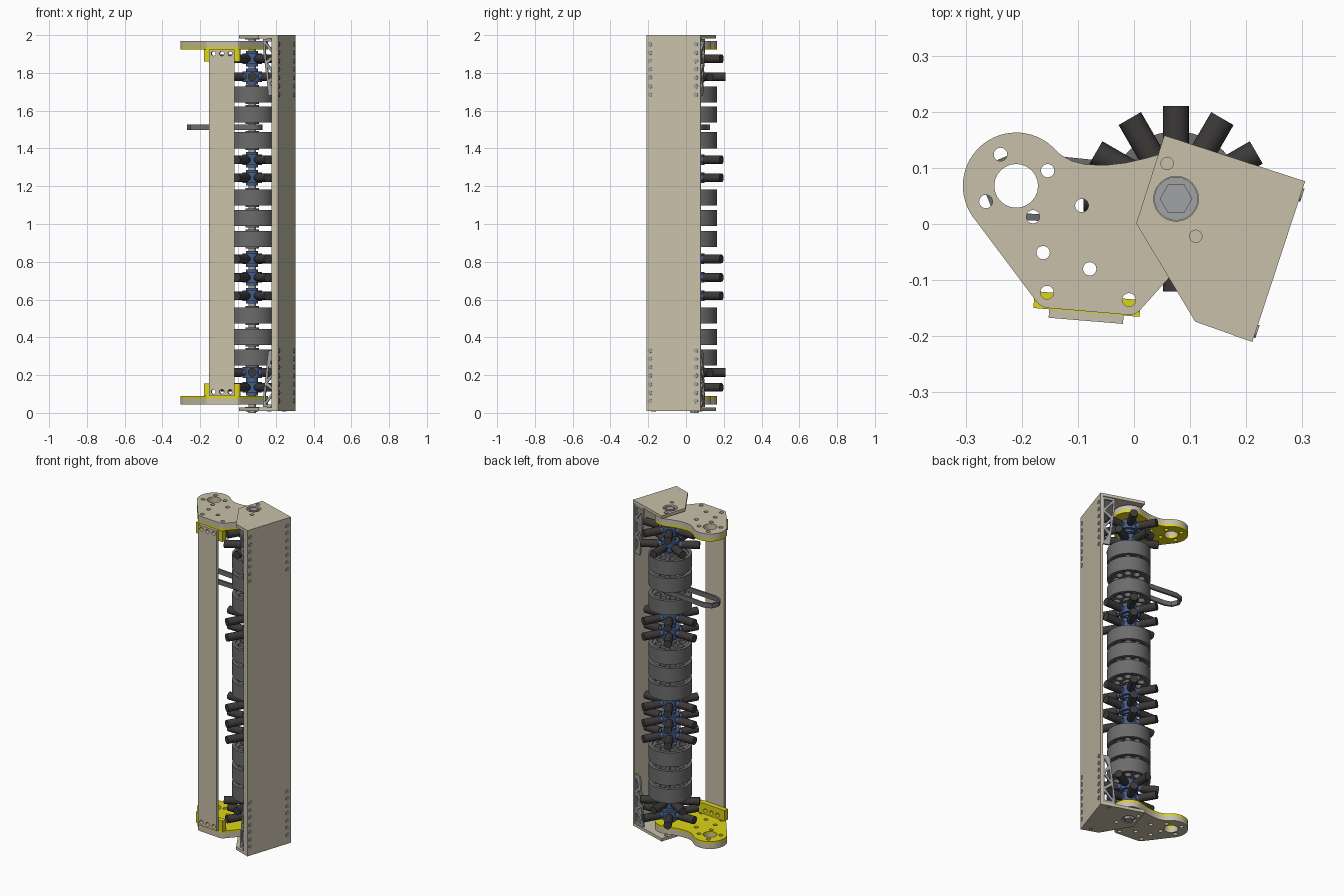
import bpy
from math import cos, sin, radians
from mathutils import Matrix, Vector

if "Cube" in bpy.data.objects:
    bpy.data.objects.remove(bpy.data.objects["Cube"])


def material(name, rgb):
    m = bpy.data.materials.new(name)
    m.use_nodes = True
    m.diffuse_color = (*rgb, 1)
    m.node_tree.nodes["Principled BSDF"].inputs["Base Color"].default_value = (*rgb, 1)
    return m


TAN = material("tan sheet", (0.58, 0.53, 0.40))
YELLOW = material("yellow", (0.72, 0.66, 0.01))
GREY = material("roller grey", (0.15, 0.15, 0.15))
DARK = material("dark rubber", (0.045, 0.04, 0.04))
BLUE = material("hub blue", (0.06, 0.11, 0.24))
STEEL = material("steel", (0.35, 0.36, 0.37))

X, Y, Z = Vector((1, 0, 0)), Vector((0, 1, 0)), Vector((0, 0, 1))
parts = []


def arc(cx, cy, r, a0, a1, n=12):
    steps = [radians(a0 + (a1 - a0) * i / n) for i in range(n + 1)]
    return [(cx + r * cos(a), cy + r * sin(a)) for a in steps]


def circle(cx, cy, r, n=24):
    return arc(cx, cy, r, 0, 360, n)[:-1]


def rect(w, h):
    return [(-w / 2, -h / 2), (w / 2, -h / 2), (w / 2, h / 2), (-w / 2, h / 2)]


def plate(name, loops, depth, mat, origin=(0, 0, 0), u=X, v=Y):
    """Extrude an outline with holes, centred on the plane through origin."""
    cu = bpy.data.curves.new(name, 'CURVE')
    cu.dimensions, cu.fill_mode, cu.extrude = '2D', 'BOTH', depth / 2
    for loop in loops:
        s = cu.splines.new('POLY')
        s.points.add(len(loop) - 1)
        for p, (a, b) in zip(s.points, loop):
            p.co = (a, b, 0, 1)
        s.use_cyclic_u = True
    tmp = bpy.data.objects.new(name + "_profile", cu)
    bpy.context.collection.objects.link(tmp)
    deps = bpy.context.evaluated_depsgraph_get()
    me = bpy.data.meshes.new_from_object(tmp.evaluated_get(deps))
    bpy.data.objects.remove(tmp)
    w = u.cross(v)
    me.transform(Matrix.Translation(origin) @ Matrix((u, v, w)).transposed().to_4x4())
    me.materials.clear()
    me.materials.append(mat)
    ob = bpy.data.objects.new(name, me)
    bpy.context.collection.objects.link(ob)
    parts.append(ob)
    return ob


def slab(name, loops, z0, z1, mat):
    return plate(name, loops, z1 - z0, mat, (0, 0, (z0 + z1) / 2))


SX, SY = 0.075, 0.045      # shaft axis
PX, PY = -0.21, 0.068      # pivot axis

# Channel: end caps, wall and front lip
cap = [(0.054, 0.158), (0.305, 0.076), (0.211, -0.21), (0.109, -0.174), (0.004, 0.001)]
cap_loops = [cap, circle(SX, SY, 0.04), circle(0.059, 0.108, 0.011), circle(0.11, -0.022, 0.011)]
bolts = [(0.246, 0.072), (0.166, -0.172)]
for name, z0, z1 in (("top_cap", 1.982, 2.0), ("bottom_cap", 0.01, 0.028)):
    slab(name, cap_loops, z0, z1, TAN)
    for bx, by in bolts:
        slab("cap_bolt", [circle(bx, by, 0.012)], z0 - 0.002, min(z1 + 0.002, 2), STEEL)

back, front = Vector((*cap[1], 0)), Vector((*cap[2], 0))
along = (back - front).normalized()
inward = Z.cross(along)
width = (back - front).length
plate("channel_wall", [rect(width, 1.988)], 0.014, TAN,
      (back + front) / 2 + inward * 0.007 + Z * 1.005, along, Z)
plate("channel_lip", [rect(0.035, 1.988)], 0.012, TAN,
      front + inward * 0.0175 + along * 0.006 + Z * 1.005, inward, Z)

# Rivets along both edges of the wall
for edge in (0.02, width - 0.025):
    for i in range(7):
        for z in (0.063 + 0.0445 * i, 1.952 - 0.0445 * i):
            plate("wall_rivet", [circle(0, 0, 0.012, 16)], 0.004, STEEL,
                  front + along * edge - inward * 0.001 + Z * z, along, Z)

# Pierced corner gussets
gusset = [[(0, 0), (0.075, 0), (0.075, 0.05), (0.045, 0.3), (0, 0.3)],
          [(0.012, 0.015), (0.06, 0.015), (0.012, 0.07)],
          [(0.063, 0.03), (0.058, 0.115), (0.018, 0.085)],
          [(0.012, 0.1), (0.05, 0.13), (0.012, 0.175)],
          [(0.05, 0.15), (0.043, 0.215), (0.016, 0.19)],
          [(0.012, 0.205), (0.036, 0.235), (0.012, 0.28)]]
for flip, z in ((1, 0.03), (-1, 1.98)):
    for base in (front + along * 0.018, back - along * 0.008):
        plate("gusset", [[(a, b * flip) for a, b in loop] for loop in gusset], 0.01, STEEL,
              base + inward * 0.012 + Z * z, inward, Z)

# Pivoting end plates: tan outside, yellow inside
outline = (arc(PX, PY, 0.095, 50, 215, 28) + arc(-0.15, -0.12, 0.03, 215, 265, 6)
           + arc(-0.008, -0.137, 0.025, 265, 315, 6) + arc(SX, SY, 0.085, -45, 98, 18)
           + [(0.02, 0.117), (-0.015, 0.109), (-0.05, 0.105), (-0.085, 0.106),
              (-0.11, 0.112), (-0.13, 0.123)])
spots = [(-0.238, 0.124), (-0.154, 0.095), (-0.264, 0.04), (-0.18, 0.013), (-0.093, 0.033),
         (-0.162, -0.051), (-0.079, -0.08), (-0.155, -0.122), (-0.009, -0.135)]
holes = [circle(PX, PY, 0.039)] + [circle(x, y, 0.012, 16) for x, y in spots]
slab("top_end_plate", [outline] + holes, 1.938, 1.97, TAN)
slab("top_end_liner", [outline] + holes, 1.924, 1.938, YELLOW)
slab("bottom_end_plate", [outline] + holes, 0.045, 0.077, TAN)
slab("bottom_end_liner", [outline] + holes, 0.077, 0.09, YELLOW)

# Front beam with its yellow mounting blocks
run = Vector((0.9965, -0.083, 0)).normalized()
face = Vector((-0.086, -0.1725, 0))
depth = Z.cross(run)
cols = (-0.044, 0, 0.044)
beam_holes = [circle(x, z, 0.012, 16) for x in cols for z in (-0.895, 0.895)]
plate("front_beam", [rect(0.133, 1.834)] + beam_holes, 0.015, TAN,
      face + depth * 0.0075 + Z * 1.007, run, Z)
for z, hz in ((0.122, -0.01), (1.892, 0.01)):
    plate("beam_block", [rect(0.19, 0.065)] + [circle(x, hz, 0.012, 16) for x in cols],
          0.03, YELLOW, face + depth * 0.03 + Z * z, run, Z)

# Shaft with washers and nuts
slab("shaft", [circle(SX, SY, 0.02)], 0.0, 1.998, STEEL)
for z0, z1, w in ((1.985, 1.996, 1.976), (0.004, 0.022, 0.022)):
    slab("shaft_nut", [circle(SX, SY, 0.029, 6)], z0, z1, STEEL)
    slab("shaft_washer", [circle(SX, SY, 0.039)], w, w + 0.009, STEEL)

# Rollers: rim around a pierced web
web_holes = [circle(SX + 0.068 * cos(radians(a)), SY + 0.068 * sin(radians(a)), 0.021, 12)
             for a in range(0, 360, 45)]
for z in (1.685, 1.58, 1.443, 1.14, 1.032, 0.92, 0.515, 0.402, 0.293):
    slab("roller_rim", [circle(SX, SY, 0.12, 48), circle(SX, SY, 0.1, 48)],
         z - 0.043, z + 0.043, GREY)
    slab("roller_web", [circle(SX, SY, 0.101, 48)] + web_holes, z - 0.036, z + 0.036, GREY)
    slab("roller_hub", [circle(SX, SY, 0.035)], z - 0.05, z + 0.05, GREY)

# Star wheels: blue hub with six rubber arms
for z, phase in ((1.875, 0), (1.78, 30), (1.34, 0), (1.245, 0), (0.815, 0),
                 (0.717, 0), (0.62, 0), (0.214, 30), (0.135, 0)):
    slab("star_hub", [circle(SX, SY, 0.052, 12)], z - 0.028, z + 0.028, BLUE)
    slab("star_collar", [circle(SX, SY, 0.032)], z - 0.042, z + 0.042, BLUE)
    for a in range(phase, 360, 60):
        d = Vector((cos(radians(a)), sin(radians(a)), 0))
        side = Z.cross(d)
        at = Vector((SX, SY, z))
        plate("star_stub", [circle(0, 0, 0.018, 12)], 0.05, BLUE, at + d * 0.055, side, Z)
        plate("star_arm", [circle(0, 0, 0.023, 20)], 0.1, DARK, at + d * 0.115, side, Z)


# Drive belt between shaft and pivot
def belt_loop(inset):
    return (arc(SX, SY, 0.055 - inset, -90, 90, 16)
            + arc(PX, PY, 0.06 - inset, 90, 270, 4))


slab("drive_belt", [belt_loop(0), belt_loop(0.012)], 1.498, 1.526, GREY)
slab("belt_pulley", [circle(SX, SY, 0.043)], 1.5, 1.524, STEEL)

# Smooth round surfaces, keep edges sharp
bpy.ops.object.select_all(action='DESELECT')
for ob in parts:
    ob.select_set(True)
bpy.context.view_layer.objects.active = parts[0]
bpy.ops.object.shade_smooth_by_angle()
